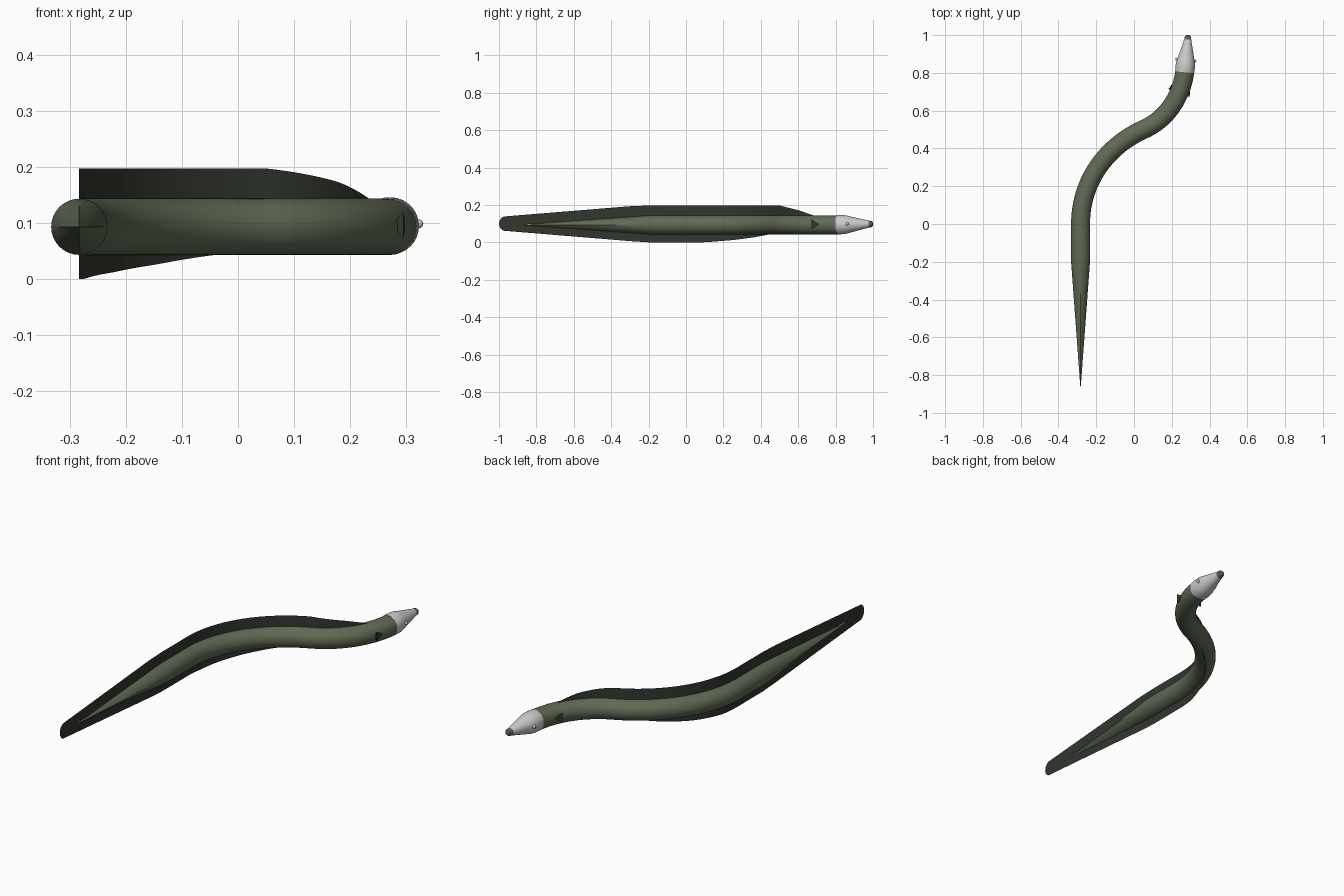
import bpy, bmesh, math
from mathutils import Vector
from mathutils.geometry import interpolate_bezier

if "Cube" in bpy.data.objects:
    bpy.data.objects.remove(bpy.data.objects["Cube"])

ZC, R, SIDES = 0.093, 0.05, 32
UP = Vector((0, 0, 1))


def material(name, rgb):
    m = bpy.data.materials.new(name)
    m.diffuse_color = (*rgb, 1)
    m.use_nodes = True
    m.node_tree.nodes["Principled BSDF"].inputs["Base Color"].default_value = m.diffuse_color
    return m


GREEN = material("olive skin", (0.115, 0.145, 0.09))
DARK = material("dark fin", (0.032, 0.038, 0.028))
SNOUT = material("snout skin", (0.11, 0.13, 0.09))


def make(name, verts, faces, mat=None, smooth=True):
    me = bpy.data.meshes.new(name)
    me.from_pydata([tuple(v) for v in verts], [], faces)
    bm = bmesh.new()
    bm.from_mesh(me)
    bmesh.ops.remove_doubles(bm, verts=bm.verts, dist=1e-5)
    bmesh.ops.recalc_face_normals(bm, faces=bm.faces)
    bm.to_mesh(me)
    bm.free()
    ob = bpy.data.objects.new(name, me)
    bpy.context.collection.objects.link(ob)
    if mat:
        me.materials.append(mat)
    if smooth:
        bpy.ops.object.select_all(action='DESELECT')
        ob.select_set(True)
        bpy.context.view_layer.objects.active = ob
        bpy.ops.object.shade_smooth_by_angle(angle=math.radians(35))
    return ob


def lerp(table, y):
    for (a, va), (b, vb) in zip(table, table[1:]):
        if y <= b:
            return va + (vb - va) * max(0, (y - a) / (b - a))
    return table[-1][1]


def skin(name, rings, mat):
    verts = [v for ring in rings for v in ring]
    n = len(rings[0])
    faces = [(i * n + j, i * n + (j + 1) % n, (i + 1) * n + (j + 1) % n, (i + 1) * n + j)
             for i in range(len(rings) - 1) for j in range(n)]
    faces += [tuple(range(n)), tuple(range(len(verts) - n, len(verts)))]
    return make(name, verts, faces, mat)


# spine path: straight tail, then an S bend to the neck
X0 = -0.283
tail_ys = [-1, -0.995, -0.985, -0.975, -0.95, -0.9, -0.86] + [-0.8 + 0.1 * i for i in range(8)]
path = [Vector((X0, y, ZC)) for y in tail_ys]
bends = [[(X0, 0), (X0, 0.24), (-0.13, 0.42), (0.05, 0.5)],
         [(0.05, 0.5), (0.19, 0.562), (0.26, 0.70), (0.27, 0.82)]]
for b in bends:
    p, h1, h2, q = [Vector((x, y, ZC)) for x, y in b]
    pts = interpolate_bezier(p, h1, h2, q, 25)
    path += pts if path[-1].y < -0.01 else pts[1:]


def tangent(i):
    return (path[min(i + 1, len(path) - 1)] - path[max(i - 1, 0)]).normalized()


RADIUS = [(-0.88, 0.0), (-0.2, R), (1, R)]


# body: round section that turns into a diamond towards the tail tip
def section(i):
    p, side = path[i], tangent(i).cross(UP)
    r, t = lerp(RADIUS, p.y), min(1, max(0, (-0.2 - p.y) / 0.5))
    ring = []
    for k in range(SIDES):
        a = math.tau * k / SIDES
        c, s = math.cos(a), math.sin(a)
        f = r * ((1 - t) + t / (abs(c) + abs(s)))
        ring.append(p + side * c * f + UP * (s * f))
    return ring


first = tail_ys.index(-0.86)
skin("body", [section(i) for i in range(first, len(path))], GREEN)

# dorsal and ventral fins: sheets between the body and the outer edge
TOP = [(-1, 0.1), (-0.995, 0.12), (-0.985, 0.132), (-0.975, 0.138), (-0.25, 0.197),
       (0.5, 0.197), (0.6, 0.172), (0.69, 0.141)]
LOW = [(-1, 0.1), (-0.995, 0.08), (-0.985, 0.068), (-0.975, 0.062), (-0.22, 0.0),
       (0.1, 0.0), (0.25, 0.012), (0.36, 0.026), (0.46, 0.045)]
for name, edge, sign in (("dorsal_fin", TOP, 1), ("ventral_fin", LOW, -1)):
    ps = [p for p in path if p.y <= edge[-1][0]]
    verts = []
    for p in ps:
        root = ZC + 0.003 + sign * max(0, lerp(RADIUS, p.y) - 0.003)
        if p.y < -0.999:
            root = 0.1
        verts += [Vector((p.x, p.y, root)), Vector((p.x, p.y, lerp(edge, p.y)))]
    make(name, verts, [(2 * i, 2 * i + 2, 2 * i + 3, 2 * i + 1) for i in range(len(ps) - 1)], DARK)

# head and snout: lathed along the neck direction
base = Vector((0.269, 0.81, 0.094))
axis = (Vector((0.287, 1.0, 0.098)) - base).normalized()
across = axis.cross(UP).normalized()
upward = across.cross(axis)


def lathe(name, profile, mat):
    skin(name, [[base + axis * d + (across * math.cos(math.tau * k / SIDES)
                                    + upward * math.sin(math.tau * k / SIDES)) * r
                 for k in range(SIDES)] for d, r in profile], mat)


lathe("head", [(-0.006, 0.0505), (0.01, 0.0515), (0.03, 0.051), (0.05, 0.0485), (0.07, 0.043),
               (0.168, 0.0185)], None)
lathe("snout_tip", [(0.166, 0.0185), (0.18, 0.017), (0.187, 0.0135), (0.191, 0.006)], SNOUT)

# eyes and small side fins on both sides
k = min(range(len(path)), key=lambda i: abs(path[i].y - 0.708))
for label, s in (("right", 1), ("left", -1)):
    bpy.ops.mesh.primitive_uv_sphere_add(segments=16, ring_count=8, radius=0.008,
                                         location=base + axis * 0.058 + across * s * 0.048 + UP * 0.003)
    eye = bpy.context.object
    eye.name = label + "_eye"
    bpy.ops.object.shade_smooth()
    fwd = tangent(k)
    side = fwd.cross(UP) * s
    pts = [(0.025, 0.047, 0.002), (-0.021, 0.060, 0.027), (-0.021, 0.060, -0.021), (-0.021, 0.038, 0.002)]
    make(label + "_pectoral_fin", [path[k] + fwd * a + side * b + UP * c for a, b, c in pts],
         [(0, 1, 2), (0, 1, 3), (0, 2, 3), (1, 2, 3)], DARK, False)
